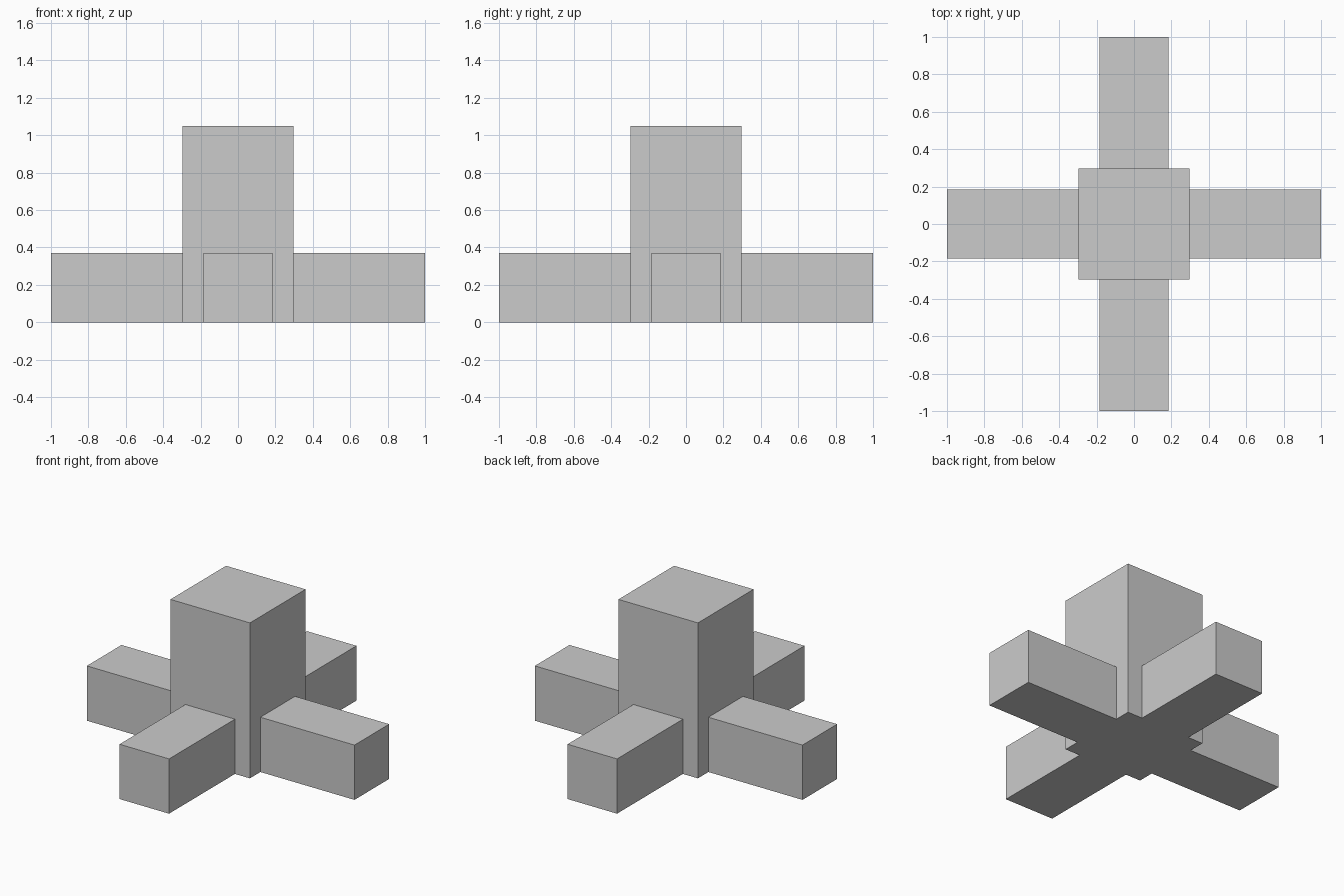
import bpy
import bmesh
from math import cos, sin, pi
from mathutils import Matrix, Vector

if "Cube" in bpy.data.objects:
    bpy.data.objects.remove(bpy.data.objects["Cube"])

HUB = 0.297    # half width of the column
ARM_W = 0.37   # arm width and height


def box(name, size, centre, angle=0.0):
    bm = bmesh.new()
    bmesh.ops.create_cube(bm, size=1.0)
    bmesh.ops.scale(bm, vec=size, verts=bm.verts)
    bmesh.ops.translate(bm, vec=centre, verts=bm.verts)
    bmesh.ops.rotate(bm, cent=(0, 0, 0), matrix=Matrix.Rotation(angle, 3, 'Z'), verts=bm.verts)
    mesh = bpy.data.meshes.new(name)
    bm.to_mesh(mesh)
    bm.free()
    obj = bpy.data.objects.new(name, mesh)
    bpy.context.collection.objects.link(obj)
    return obj


# Central square column
box("column", (2 * HUB, 2 * HUB, 1.05), (0, 0, 0.525))

# Four square arms butting against the column faces
for i, side in enumerate(("right", "back", "left", "front")):
    box(f"{side}_arm", (1 - HUB, ARM_W, ARM_W), ((1 + HUB) / 2, 0, ARM_W / 2), i * pi / 2)
